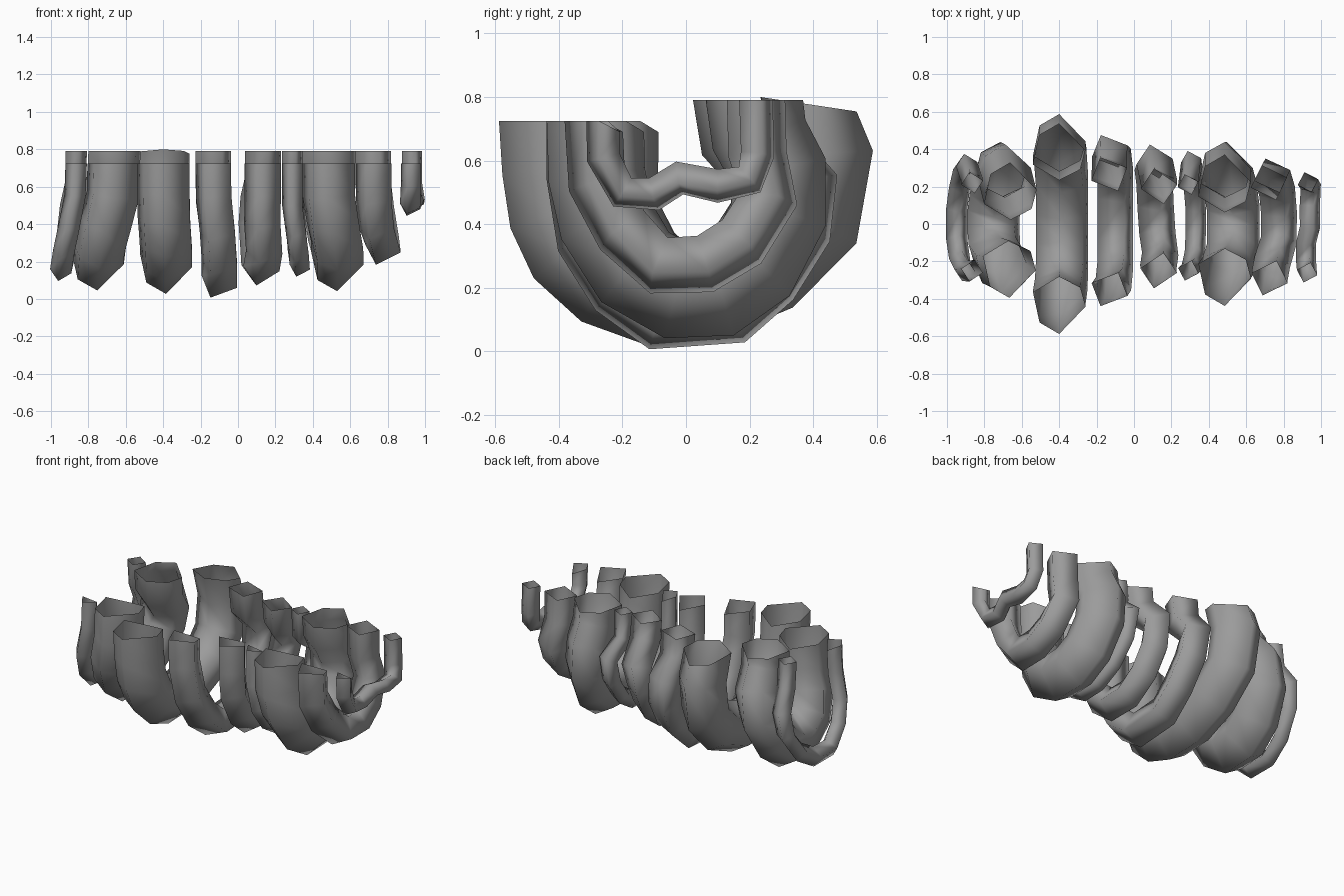
import bpy, bmesh, math
from mathutils import Vector

F, B = 0.725, 0.79  # height of the open front and back ends

grey = bpy.data.materials.new("dark_grey")
grey.diffuse_color = (0.33, 0.33, 0.33, 1)


def square(w, h, tilt):
    # four-sided section, turned about the path
    c, s = math.cos(math.radians(tilt)), math.sin(math.radians(tilt))
    corners = [(w, h), (-w, h), (-w, -h), (w, -h)]
    return [(x * c - y * s, x * s + y * c) for x, y in corners]


def hexagon(w, h):
    # uneven six-sided section with one long flat
    unit = [(0, 1), (1, .05), (.8, -.62), (0, -1), (-1, -.45), (-.75, .6)]
    return [(x * w, y * h) for x, y in unit]


def tube(name, sec, path, lean=0, dip=0.035):
    # sweep a section along a U path; both ends are left open
    bm = bmesh.new()
    P = [Vector(p) for p in path]
    rings = []
    for i, p in enumerate(P):
        if i == 0:
            t = Vector((0, 0, -1))
        elif i == len(P) - 1:
            t = Vector((0, lean, 1)).normalized()
        else:
            t = ((P[i] - P[i - 1]).normalized() + (P[i + 1] - P[i]).normalized()).normalized()
        # section axes: sideways, and away from the inside of the bend
        out = Vector((0, t.z, -t.y)).normalized()
        side = out.cross(t).normalized()
        if side.x < 0:
            side = -side
        rings.append([bm.verts.new(p + side * a + out * b) for a, b in sec])
    # the inner corner of the front rim sits a little lower
    low = max(rings[0], key=lambda v: v.co.y)
    low.co.z -= dip
    n = len(sec)
    for r, s in zip(rings, rings[1:]):
        for j in range(n):
            bm.faces.new((r[j], r[(j + 1) % n], s[(j + 1) % n], s[j]))
    bmesh.ops.recalc_face_normals(bm, faces=bm.faces)
    for f in bm.faces:
        f.smooth = True
    me = bpy.data.meshes.new(name)
    bm.to_mesh(me)
    bm.free()
    me.materials.append(grey)
    bpy.context.collection.objects.link(bpy.data.objects.new(name, me))


thin = square(.041, .038, -28)
thick = hexagon(0.14, 0.153)

# thin tubes
tube("thin_tube_left", square(.042, .04, -33), [
    (-.865, -.25, F), (-.872, -.25, .55), (-.905, -.25, .38), (-.932, -.19, .25), (-.948, -.08, .148),
    (-.948, .08, .15), (-.932, .2, .22), (-.91, .3, .36), (-.895, .32, .5), (-.868, .24, .62), (-.865, .22, B)])
tube("thin_tube_middle", thin, [
    (.29, -.25, F), (.29, -.25, .5), (.31, -.23, .35), (.325, -.16, .24), (.33, -.05, .17),
    (.33, .08, .175), (.32, .2, .25), (.31, .3, .38), (.305, .34, .53), (.29, .22, .62), (.29, .21, B)])
tube("thin_tube_right", thin, [
    (.925, -.26, F), (.925, -.26, .61), (.92, -.2, .5), (.92, -.1, .495), (.94, -.02, .545),
    (.94, .1, .52), (.945, .2, .54), (.93, .225, .62), (.93, .22, B)])

# medium tubes
tube("medium_tube_left", square(.076, .066, -21), [
    (-.132, -.35, F), (-.13, -.35, .55), (-.11, -.32, .35), (-.1, -.22, .19), (-.1, -.09, .092),
    (-.1, .15, .11), (-.1, .27, .22), (-.112, .37, .38), (-.13, .39, .53), (-.132, .285, .64), (-.132, .265, B)])
tube("medium_tube_middle", square(.074, .064, -34), [
    (.132, -.25, F), (.132, -.25, .55), (.13, -.23, .4), (.14, -.16, .25), (.125, -.05, .162),
    (.115, .1, .172), (.11, .22, .26), (.1, .3, .4), (.11, .335, .54), (.134, .22, .65), (.134, .2, B)])
tube("medium_tube_right", square(.074, .066, -26), [
    (.725, -.29, F), (.725, -.28, .53), (.74, -.2, .38), (.775, -.085, .27), (.775, .06, .275),
    (.765, .175, .345), (.74, .26, .48), (.722, .225, .62), (.722, .22, B)])

# thick tubes
tube("thick_tube_left", thick, [
    (-.665, -.24, F), (-.67, -.24, .55), (-.71, -.22, .4), (-.745, -.15, .27), (-.752, -.04, .192),
    (-.75, .09, .198), (-.74, .2, .28), (-.715, .29, .43), (-.69, .285, .57), (-.666, .19, .68), (-.66, .175, B)])
tube("thickest_tube", thick, [
    (-.4, -.435, F), (-.4, -.425, .57), (-.397, -.405, .43), (-.39, -.355, .32), (-.385, -.25, .225), (-.385, -.12, .178),
    (-.385, .06, .185), (-.385, .25, .265), (-.395, .4, .41), (-.4, .435, .62), (-.4, .385, .777)], lean=.15)
tube("thick_tube_right", thick, [
    (.485, -.285, F), (.485, -.28, .55), (.505, -.25, .41), (.53, -.16, .265), (.53, -.03, .19),
    (.53, .1, .195), (.515, .21, .275), (.495, .29, .43), (.485, .29, .57), (.485, .23, .68), (.485, .215, B)])
